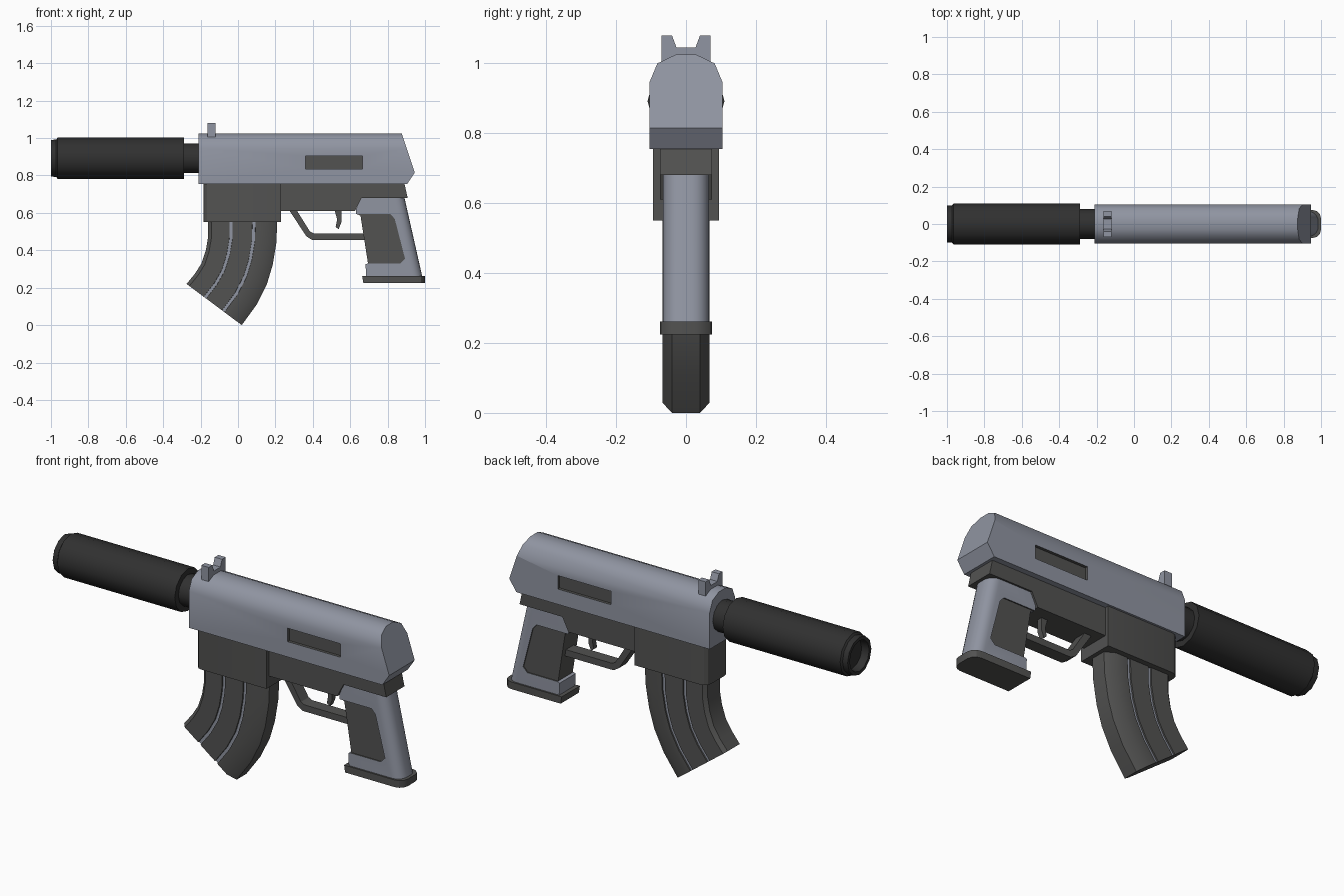
import bpy, bmesh, math
from mathutils import Vector

cube = bpy.data.objects.get("Cube")
if cube:
    bpy.data.objects.remove(cube, do_unlink=True)


def material(name, r, g, b):
    m = bpy.data.materials.new(name)
    m.use_nodes = True
    m.diffuse_color = (r, g, b, 1)
    m.node_tree.nodes["Principled BSDF"].inputs["Base Color"].default_value = (r, g, b, 1)
    return m


steel = material("blue_grey_steel", 0.28, 0.30, 0.36)
dark = material("dark_grey", 0.085, 0.085, 0.083)
black = material("black", 0.03, 0.03, 0.03)


def loft(rings):
    """Skin a list of equal closed rings and cap both ends."""
    bm = bmesh.new()
    rows = [[bm.verts.new(p) for p in ring] for ring in rings]
    n = len(rows[0])
    for a, b in zip(rows, rows[1:]):
        for i in range(n):
            j = (i + 1) % n
            bm.faces.new((a[i], a[j], b[j], b[i]))
    bm.faces.new(rows[0][::-1])
    bm.faces.new(rows[-1])
    bmesh.ops.recalc_face_normals(bm, faces=bm.faces)
    return bm


def side_prism(profile, half):
    """Side profile (x, z) extruded across the width."""
    return loft([[(x, y, z) for x, z in profile] for y in (-half, half)])


def long_prism(section, x0, x1):
    """Cross-section (y, z) extruded along the length."""
    return loft([[(x, y, z) for y, z in section] for x in (x0, x1)])


def round_edges(bm, rule, size, segments):
    """Bevel the lengthways edges whose midpoint passes the rule."""
    picked = []
    for e in bm.edges:
        a, b = e.verts
        if abs(a.co.y - b.co.y) < 1e-4 and rule((a.co + b.co) / 2):
            picked.append(e)
    bmesh.ops.bevel(bm, geom=picked, offset=size, segments=segments,
                    profile=0.5, affect='EDGES', clamp_overlap=True)


def cut(bm, point, normal):
    geom = bm.verts[:] + bm.edges[:] + bm.faces[:]
    bmesh.ops.bisect_plane(bm, geom=geom, plane_co=point, plane_no=normal, clear_outer=True)
    bmesh.ops.edgenet_fill(bm, edges=[e for e in bm.edges if e.is_boundary])


def smooth(ob, angle):
    bpy.ops.object.select_all(action='DESELECT')
    ob.select_set(True)
    bpy.context.view_layer.objects.active = ob
    bpy.ops.object.shade_smooth_by_angle(angle=math.radians(angle))


def add(name, bm, *mats, angle=30):
    bmesh.ops.recalc_face_normals(bm, faces=bm.faces)
    me = bpy.data.meshes.new(name)
    bm.to_mesh(me)
    bm.free()
    for m in mats:
        me.materials.append(m)
    ob = bpy.data.objects.new(name, me)
    bpy.context.collection.objects.link(ob)
    smooth(ob, angle)
    return ob


def recess(ob, profile, floor, angle):
    """Sink a dark pocket of the given side profile into both sides."""
    for side in (-1, 1):
        bm = loft([[(x, side * y, z) for x, z in profile] for y in (floor, 0.3)])
        for f in bm.faces:
            f.material_index = 1
        cutter = add("pocket_cutter", bm, steel, dark)
        cutter.hide_render = True
        mod = ob.modifiers.new("pocket", 'BOOLEAN')
        mod.operation = 'DIFFERENCE'
        mod.solver = 'EXACT'
        mod.object = cutter
        bpy.context.view_layer.objects.active = ob
        bpy.ops.object.modifier_apply(modifier=mod.name)
        bpy.data.objects.remove(cutter, do_unlink=True)
    smooth(ob, angle)


# Receiver: rounded top, rear end cut by two slanted planes
half = [(0.105, 0.755), (0.105, 0.945), (0.082, 1.0), (0.03, 1.025)]
bm = long_prism(half + [(-y, z) for y, z in half[::-1]], -0.21, 1.1)
corner = Vector((0.945, 0, 0.815))
cut(bm, corner, (0.21, 0, 0.07))
cut(bm, corner, (0.06, 0, -0.04))
receiver = add("receiver", bm, steel, dark, angle=45)
recess(receiver, [(0.36, 0.835), (0.665, 0.835), (0.665, 0.905), (0.36, 0.905)], 0.09, 45)

# Front sight with two posts
half = [(0.07, 1.0), (0.07, 1.08), (0.04, 1.08), (0.027, 1.045)]
bm = long_prism(half + [(-y, z) for y, z in half[::-1]], -0.162, -0.12)
add("front_sight", bm, steel)

# Barrel and its sleeve, turned around the long axis
def turned(name, profile, sides=12):
    rings = []
    for x, r in profile:
        angles = [2 * math.pi * i / sides for i in range(sides)]
        rings.append([(x, r * math.cos(a), 0.892 + r * math.sin(a)) for a in angles])
    add(name, loft(rings), black, angle=35)


turned("barrel", [(-0.18, 0.08), (-0.32, 0.08)])
turned("barrel_sleeve", [(-0.288, 0.098), (-0.288, 0.11), (-0.965, 0.11), (-0.972, 0.1),
                         (-1.0, 0.098), (-1.0, 0.08), (-0.96, 0.075)])

# Magazine well with rounded front corners
bm = side_prism([(-0.185, 0.55), (0.23, 0.55), (0.23, 0.757), (-0.185, 0.757)], 0.094)
round_edges(bm, lambda p: p.x < -0.18, 0.04, 3)
add("magazine_well", bm, dark)

# Lower frame
bm = side_prism([(0.2, 0.757), (0.89, 0.757), (0.907, 0.68), (0.66, 0.68),
                 (0.625, 0.61), (0.2, 0.61)], 0.075)
add("lower_frame", bm, dark)

# Curved magazine with two light grooves on each side
front = [(-0.16, 0.56), (-0.16, 0.47), (-0.172, 0.40), (-0.195, 0.33), (-0.23, 0.275), (-0.275, 0.22)]
back = [(0.21, 0.56), (0.205, 0.44), (0.185, 0.32), (0.155, 0.22), (0.10, 0.11), (0.02, 0.0)]
wide, sunk = 0.067, 0.06
half = [(0, 0.05), (0.05, wide)]
for f in (0.31, 0.64):
    half += [(f, wide), (f + 0.002, sunk), (f + 0.045, sunk), (f + 0.047, wide)]
half += [(0.87, wide), (1, 0.04)]
section = half + [(f, -y) for f, y in half[::-1]]
rings = []
for a, b in zip(front, back):
    a, b = Vector(a), Vector(b)
    rings.append([(a.lerp(b, f).x, y, a.lerp(b, f).y) for f, y in section])
bm = loft(rings)
for f in bm.faces:
    if all(abs(abs(v.co.y) - sunk) < 1e-4 for v in f.verts):
        f.material_index = 1
add("magazine", bm, dark, steel)

# Grip: rounded back, dark front strap, dark side panels
bm = side_prism([(0.66, 0.69), (0.632, 0.62), (0.632, 0.595), (0.655, 0.585), (0.695, 0.33),
                 (0.682, 0.325), (0.685, 0.26), (0.985, 0.26), (0.888, 0.69)], 0.066)
for f in bm.faces:
    c = f.calc_center_median()
    if f.normal.x < -0.9 and 0.4 < c.z < 0.5:
        f.material_index = 1
round_edges(bm, lambda p: p.x > 0.92 and 0.4 < p.z < 0.5, 0.05, 5)
grip = add("grip", bm, steel, dark)
recess(grip, [(0.62, 0.593), (0.815, 0.593), (0.838, 0.568), (0.893, 0.355),
              (0.868, 0.33), (0.66, 0.33)], 0.06, 30)

# Grip base plate
bm = side_prism([(0.664, 0.262), (0.67, 0.225), (1.0, 0.225), (1.0, 0.262)], 0.075)
round_edges(bm, lambda p: p.x > 0.99, 0.045, 3)
add("grip_base", bm, dark)

# Trigger guard and trigger
bm = side_prism([(0.27, 0.62), (0.365, 0.475), (0.395, 0.456), (0.69, 0.456), (0.69, 0.49),
                 (0.405, 0.49), (0.385, 0.5), (0.31, 0.62)], 0.032)
add("trigger_guard", bm, dark)
bm = side_prism([(0.515, 0.62), (0.53, 0.565), (0.522, 0.525), (0.538, 0.512),
                 (0.553, 0.55), (0.553, 0.62)], 0.014)
add("trigger", bm, dark)
